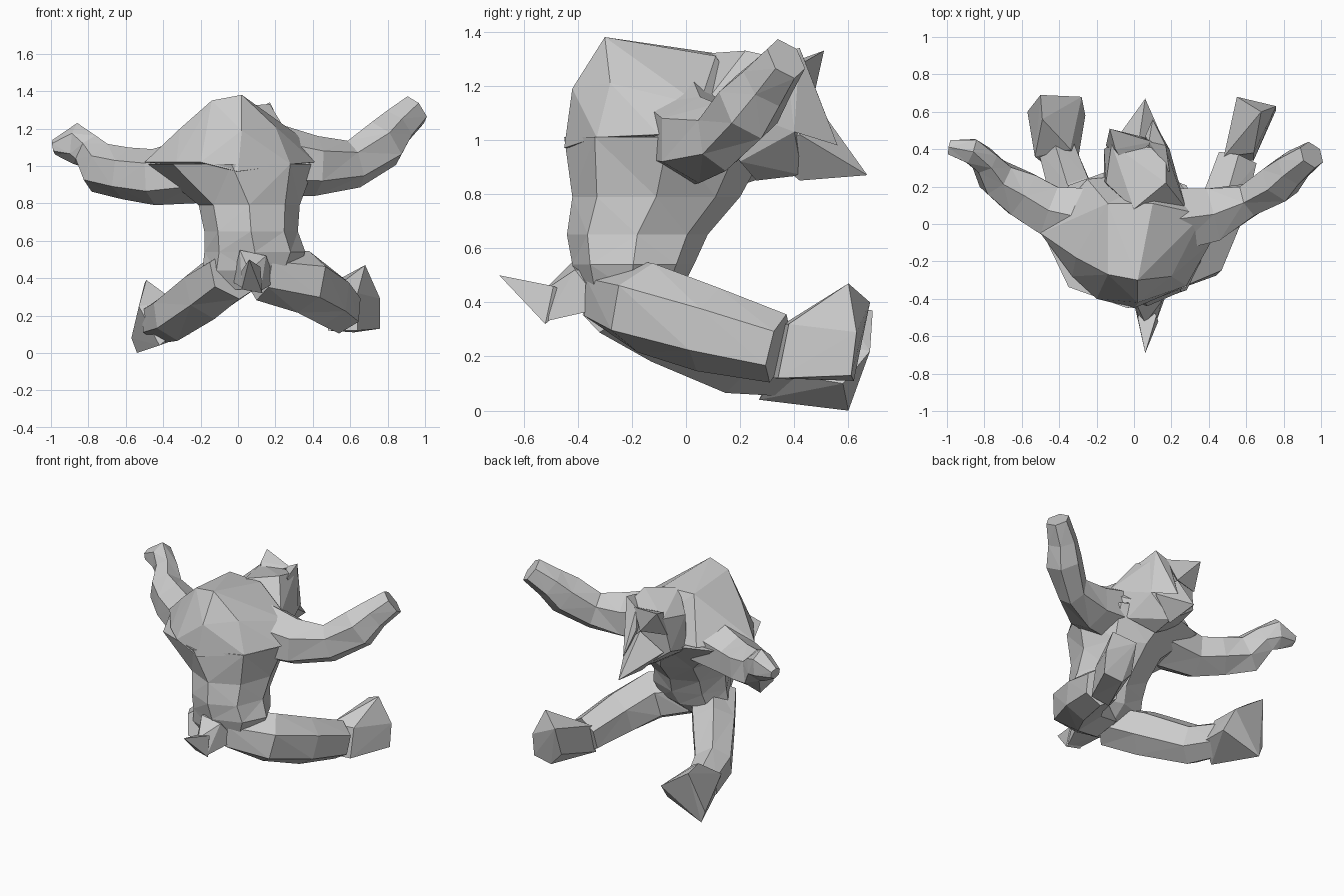
import bpy, bmesh
from math import cos, sin, pi
from mathutils import Vector


def finish(name, bm):
    bmesh.ops.recalc_face_normals(bm, faces=bm.faces[:])
    bmesh.ops.triangulate(bm, faces=bm.faces[:])
    mesh = bpy.data.meshes.new(name)
    bm.to_mesh(mesh)
    bm.free()
    obj = bpy.data.objects.new(name, mesh)
    bpy.context.collection.objects.link(obj)
    return obj


def loft(name, rings):
    """Skin a closed low-poly tube over rings of equal point count."""
    bm = bmesh.new()
    loops = [[bm.verts.new(p) for p in ring] for ring in rings]
    n = len(loops[0])
    for a, b in zip(loops, loops[1:]):
        for i in range(n):
            j = (i + 1) % n
            bm.faces.new((a[i], a[j], b[j], b[i]))
    bm.faces.new(loops[0][::-1])
    bm.faces.new(loops[-1])
    return finish(name, bm)


def limb(name, path, n=6):
    """path: (x, y, z, half_width, half_height) stations along the limb."""
    pts = [Vector(p[:3]) for p in path]
    rings = []
    for k, (c, p) in enumerate(zip(pts, path)):
        t = (pts[min(k + 1, len(pts) - 1)] - pts[max(k - 1, 0)]).normalized()
        side = t.cross(Vector((0, 0, 1))).normalized()
        up = side.cross(t)
        rings.append([c + side * p[3] * 1.1 * cos(2 * pi * i / n + pi / 2)
                      + up * p[4] * sin(2 * pi * i / n + pi / 2) for i in range(n)])
    return loft(name, rings)


def hull(name, pts):
    bm = bmesh.new()
    for p in pts:
        bm.verts.new(p)
    res = bmesh.ops.convex_hull(bm, input=bm.verts[:])
    junk = [v for v in set(res["geom_interior"] + res["geom_unused"])
            if isinstance(v, bmesh.types.BMVert)]
    bmesh.ops.delete(bm, geom=junk, context='VERTS')
    return finish(name, bm)


# lower torso: (z, x0, x1, y0, y1)
rings = []
for z, x0, x1, y0, y1 in [
        (0.34, -0.06, 0.20, -0.34, -0.14), (0.44, -0.19, 0.32, -0.39, -0.02),
        (0.54, -0.18, 0.36, -0.42, 0.03), (0.65, -0.18, 0.32, -0.44, 0.08),
        (0.79, -0.21, 0.33, -0.42, 0.20), (1.01, -0.48, 0.41, -0.45, 0.32)]:
    cx, cy = (x0 + x1) / 2, (y0 + y1) / 2
    rings.append([Vector((cx + (x1 - x0) / 2 * cos(pi * i / 4),
                          cy + (y1 - y0) / 2 * sin(pi * i / 4), z)) for i in range(8)])
loft("torso", rings)

# hunched shoulders with a peaked top
hull("shoulders", [
    (0.02, -0.30, 1.38), (-0.14, -0.27, 1.35), (-0.14, 0.11, 1.32), (0.10, 0.11, 1.31),
    (0.37, 0.05, 1.13), (0.20, -0.28, 1.21), (-0.31, -0.18, 1.20), (-0.50, -0.05, 1.02),
    (0.41, -0.10, 1.02), (0.28, -0.33, 1.01), (0.0, -0.45, 0.97), (0.02, -0.42, 1.19),
    (-0.33, -0.28, 1.02), (-0.20, -0.40, 1.02), (-0.25, 0.24, 1.02), (0.20, 0.28, 1.02)])

# arms
limb("left_arm", [
    (-0.22, 0.02, 0.98, 0.18, 0.18), (-0.45, 0.07, 0.94, 0.14, 0.15),
    (-0.60, 0.16, 0.96, 0.13, 0.14), (-0.74, 0.25, 0.99, 0.10, 0.14),
    (-0.80, 0.34, 1.08, 0.07, 0.10), (-0.87, 0.39, 1.12, 0.07, 0.11),
    (-0.985, 0.41, 1.10, 0.04, 0.04)])
limb("right_arm", [
    (0.18, 0.02, 1.03, 0.18, 0.20), (0.42, 0.05, 1.00, 0.15, 0.16),
    (0.62, 0.13, 1.01, 0.09, 0.13), (0.78, 0.23, 1.12, 0.11, 0.14),
    (0.85, 0.30, 1.21, 0.09, 0.11), (0.95, 0.37, 1.30, 0.07, 0.09)])

# legs
limb("left_leg", [
    (-0.02, -0.28, 0.42, 0.15, 0.14), (-0.16, -0.08, 0.33, 0.14, 0.16),
    (-0.34, 0.18, 0.20, 0.12, 0.14), (-0.42, 0.42, 0.17, 0.10, 0.12)])
limb("right_leg", [
    (0.12, -0.24, 0.42, 0.15, 0.14), (0.35, -0.15, 0.38, 0.16, 0.17),
    (0.47, 0.08, 0.30, 0.13, 0.16), (0.55, 0.34, 0.23, 0.11, 0.13)])
hull("left_foot", [
    (-0.50, 0.69, 0.37), (-0.28, 0.68, 0.22), (-0.54, 0.60, 0.0), (-0.26, 0.58, 0.10),
    (-0.42, 0.27, 0.04), (-0.57, 0.60, 0.08), (-0.53, 0.36, 0.25), (-0.34, 0.40, 0.28),
    (-0.49, 0.56, 0.39), (-0.30, 0.34, 0.14)])
hull("right_foot", [
    (0.55, 0.68, 0.40), (0.76, 0.63, 0.29), (0.76, 0.61, 0.13), (0.62, 0.62, 0.11),
    (0.54, 0.62, 0.20), (0.68, 0.60, 0.47), (0.48, 0.36, 0.32), (0.64, 0.38, 0.32),
    (0.48, 0.32, 0.12), (0.64, 0.34, 0.12)])

# head and neck
hull("head", [
    (0.00, 0.08, 1.32), (0.17, 0.22, 1.33), (0.17, 0.40, 1.29), (-0.12, 0.43, 1.26),
    (-0.15, 0.22, 1.22), (0.28, 0.08, 1.15), (0.19, 0.40, 1.03), (-0.16, 0.40, 1.03),
    (-0.16, 0.22, 0.98), (0.22, 0.20, 0.92), (0.04, 0.26, 0.85), (0.03, 0.45, 1.14),
    (0.05, 0.43, 0.87)])
hull("snout", [
    (0.06, 0.67, 0.87), (0.03, 0.47, 1.15), (-0.12, 0.42, 1.02), (0.17, 0.42, 1.02),
    (0.05, 0.42, 0.85), (0.04, 0.30, 0.95)])
# brow ridge running from ear to ear, and the cheek under the right ear
hull("brow_and_left_ear", [
    (-0.13, 0.51, 1.33), (-0.10, 0.40, 1.29), (0.10, 0.44, 1.29),
    (-0.15, 0.42, 1.15), (0.03, 0.47, 1.15), (-0.05, 0.32, 1.25)])
hull("right_ear_and_cheek", [
    (0.17, 0.42, 1.34), (0.08, 0.44, 1.29), (0.19, 0.28, 1.30), (0.19, 0.40, 1.03),
    (0.06, 0.47, 1.15), (0.10, 0.56, 0.98), (0.08, 0.30, 1.20)])

# tail
hull("tail_root", [
    (0.01, -0.42, 0.55), (0.15, -0.41, 0.52), (0.02, -0.51, 0.35), (0.12, -0.52, 0.33),
    (0.06, -0.53, 0.44), (-0.03, -0.30, 0.38), (0.20, -0.30, 0.38), (0.06, -0.20, 0.50)])
hull("tail_tip", [
    (0.06, -0.69, 0.50), (0.02, -0.51, 0.34), (0.13, -0.52, 0.32), (0.02, -0.50, 0.44),
    (0.12, -0.49, 0.46), (0.06, -0.40, 0.42)])
